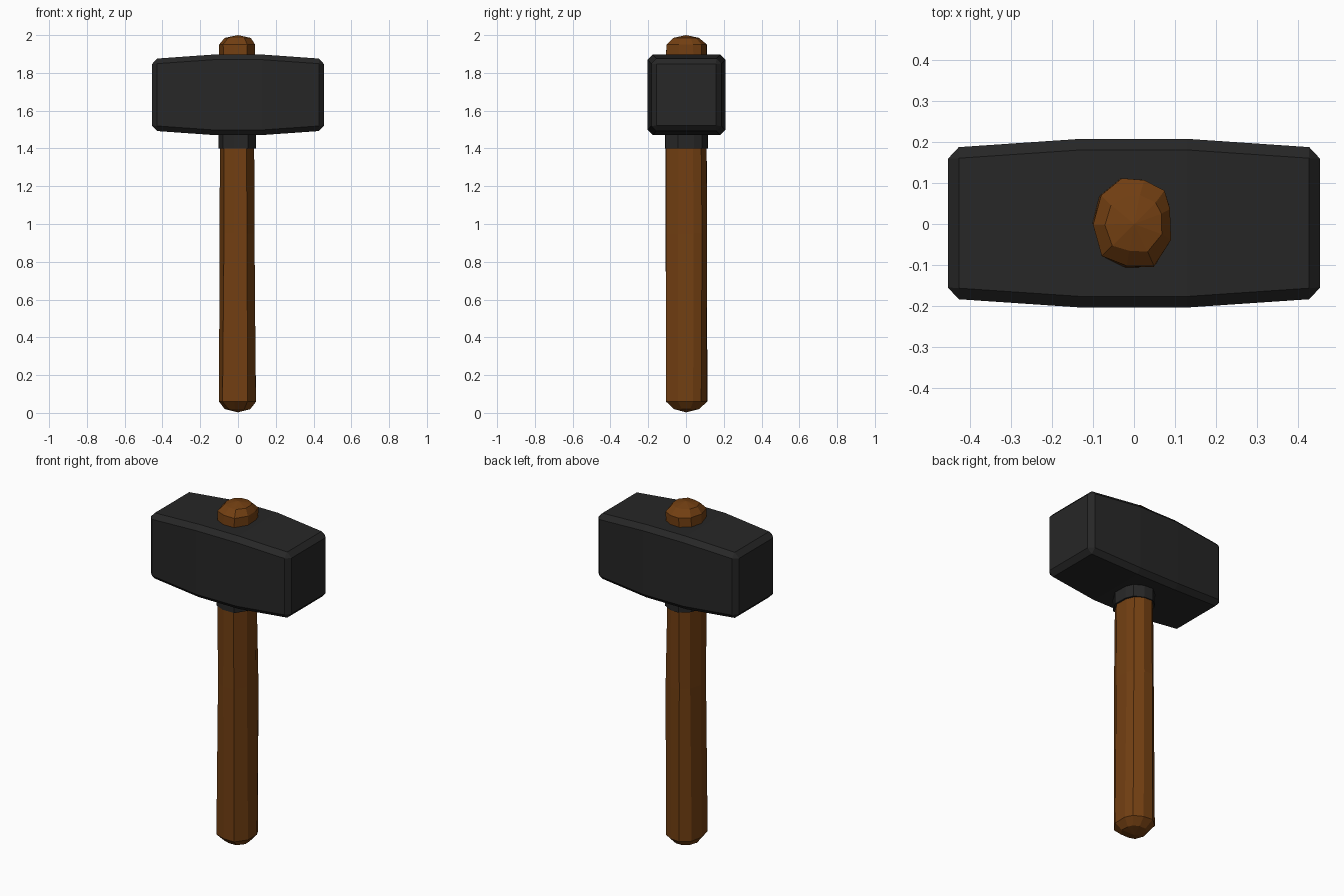
import bpy, bmesh, random

if "Cube" in bpy.data.objects:
    bpy.data.objects.remove(bpy.data.objects["Cube"])
random.seed(4)


def material(name, rgb):
    m = bpy.data.materials.new(name)
    m.diffuse_color = (*rgb, 1)
    m.use_nodes = True
    m.node_tree.nodes["Principled BSDF"].inputs["Base Color"].default_value = m.diffuse_color
    return m


def loft(name, rings, mat, jitter=0.0, tips=None):
    """Skin matching rings of points; close the ends flat or with tip points."""
    bm = bmesh.new()
    loops = [[bm.verts.new((x + random.uniform(-jitter, jitter),
                            y + random.uniform(-jitter, jitter), z))
              for x, y, z in ring] for ring in rings]
    n = len(loops[0])
    for a, b in zip(loops, loops[1:]):
        for i in range(n):
            j = (i + 1) % n
            bm.faces.new((a[i], a[j], b[j], b[i]))
    for k, loop in enumerate((loops[0], loops[-1])):
        if tips:
            tip = bm.verts.new(tips[k])
            for i in range(n):
                bm.faces.new((loop[i], loop[(i + 1) % n], tip))
        else:
            bm.faces.new(loop)
    bmesh.ops.recalc_face_normals(bm, faces=bm.faces)
    mesh = bpy.data.meshes.new(name)
    bm.to_mesh(mesh)
    bm.free()
    mesh.materials.append(mat)
    obj = bpy.data.objects.new(name, mesh)
    bpy.context.collection.objects.link(obj)
    return obj


iron = material("dark_iron", (0.02, 0.02, 0.02))
wood = material("brown_wood", (0.17, 0.05, 0.006))

# Hammer head: block tapering towards both striking faces, chamfered edges
stations = [(-0.455, 0.184, 0.19), (-0.13, 0.206, 0.213),
            (0.13, 0.206, 0.213), (0.455, 0.184, 0.19)]
head = loft("hammer_head",
            [[(x, 0.002 + sy * hy, 1.684 + sz * hz)
              for sy, sz in ((-1, -1), (1, -1), (1, 1), (-1, 1))]
             for x, hy, hz in stations], iron)
bevel = head.modifiers.new("chamfer", 'BEVEL')
bevel.width = 0.027
bevel.segments = 1
bevel.limit_method = 'ANGLE'
bevel.angle_limit = 0.7

# Hand-carved, uneven cross-section shared by handle and collar
section = [(0.092, -0.042), (0.09, 0.04), (0.072, 0.083), (0.022, 0.11),
           (-0.032, 0.113), (-0.082, 0.07), (-0.1, 0.0),
           (-0.077, -0.082), (-0.02, -0.107), (0.05, -0.106)]


def ring(z, sx, sy):
    return [(x * sx, y * sy, z) for x, y in section]


# Wooden handle running through the head, rounded butt and top knob
loft("handle", [ring(0.02, 0.68, 0.6), ring(0.06, 1.03, 0.99),
                ring(0.95, 0.97, 0.99), ring(1.42, 0.94, 0.99),
                ring(1.89, 1.0, 0.98), ring(1.95, 1.0, 0.98),
                ring(1.985, 0.72, 0.62)],
     wood, 0.003, [(0, 0, 0.003), (0, 0, 2.0)])

# Iron collar under the head
loft("collar", [ring(1.4, 1.04, 1.03), ring(1.5, 1.04, 1.03)], iron)
